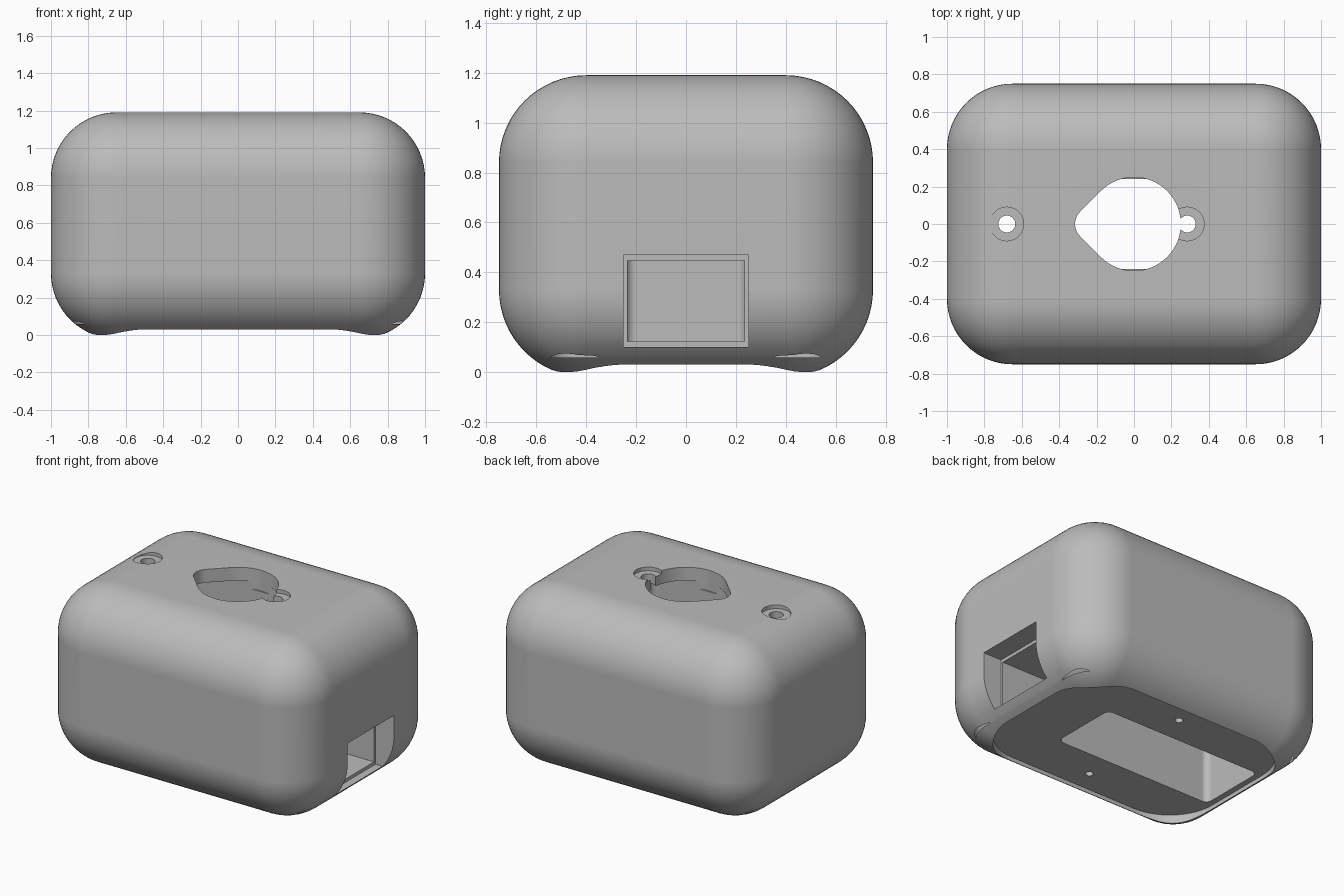
import bpy, bmesh
from math import sin, cos, pi, radians

cube = bpy.data.objects.get("Cube")
if cube:
    bpy.data.objects.remove(cube)

grey = bpy.data.materials.new("plain_grey")
grey.use_nodes = True
colour = (0.5, 0.5, 0.5, 1)
grey.diffuse_color = colour
grey.node_tree.nodes["Principled BSDF"].inputs["Base Color"].default_value = colour


def add_object(name, bm):
    bmesh.ops.recalc_face_normals(bm, faces=bm.faces)
    mesh = bpy.data.meshes.new(name)
    bm.to_mesh(mesh)
    bm.free()
    mesh.materials.append(grey)
    obj = bpy.data.objects.new(name, mesh)
    bpy.context.collection.objects.link(obj)
    return obj


def arc(cx, cy, r, start, end, steps=12):
    angles = [radians(start + (end - start) * i / steps) for i in range(steps + 1)]
    return [(cx + r * cos(a), cy + r * sin(a)) for a in angles]


def circle(cx, cy, r):
    return arc(cx, cy, r, 0, 360, 48)[:-1]


def rectangle(x0, x1, y0, y1, r=0):
    if r == 0:
        return [(x0, y0), (x1, y0), (x1, y1), (x0, y1)]
    return (arc(x1 - r, y1 - r, r, 0, 90) + arc(x0 + r, y1 - r, r, 90, 180)
            + arc(x0 + r, y0 + r, r, 180, 270) + arc(x1 - r, y0 + r, r, 270, 360))


def prism(name, outline, z0, z1):
    bm = bmesh.new()
    base = bm.faces.new([bm.verts.new((x, y, z0)) for x, y in outline])
    top = bmesh.ops.extrude_face_region(bm, geom=[base])["geom"]
    bmesh.ops.translate(bm, vec=(0, 0, z1 - z0),
                        verts=[v for v in top if isinstance(v, bmesh.types.BMVert)])
    return add_object(name, bm)


# Housing: box with every edge rounded
bm = bmesh.new()
bmesh.ops.create_cube(bm, size=1)
bmesh.ops.scale(bm, vec=(2, 1.5, 1.21), verts=bm.verts)
bmesh.ops.translate(bm, vec=(0, 0, 0.585), verts=bm.verts)
bmesh.ops.bevel(bm, geom=bm.edges[:], offset=0.35, segments=16, profile=0.5, affect='EDGES')
housing = add_object("housing", bm)

cutters = [
    # Underside recess and main cavity
    prism("base_recess", rectangle(-0.83, 0.83, -0.58, 0.58, 0.34), -0.2, 0.058),
    prism("main_cavity", rectangle(-0.79, 0.41, -0.24, 0.24, 0.04), 0, 1.1),
    # Side window: shallow recess and narrower tunnel to the cavity
    prism("window_recess", rectangle(0.86, 1.2, -0.25, 0.25), 0.1, 0.47),
    prism("window_tunnel", rectangle(0.3, 0.9, -0.235, 0.235), 0.122, 0.448),
    # Top opening: round with a blunt point
    prism("top_opening", arc(0, 0, 0.25, -135, 135, 48) + arc(-0.222, 0, 0.093, 135, 225),
          1.05, 1.3),
]
# Counterbored screw holes in the top
for i, x in enumerate((-0.68, 0.285)):
    cutters.append(prism(f"counterbore_{i}", circle(x, 0, 0.09), 1.165, 1.3))
    cutters.append(prism(f"screw_hole_{i}", circle(x, 0, 0.045), 1.05, 1.3))
# Corner wells and small holes in the underside
for sy in (-1, 1):
    cutters.append(prism("pin_hole", circle(0, sy * 0.43, 0.025), 0, 0.35))
    for sx in (-1, 1):
        xs = sorted((sx * 0.4, sx * 0.88))
        ys = sorted((sy * 0.28, sy * 0.555))
        cutters.append(prism("corner_well", rectangle(*xs, *ys, 0.11), 0.058, 0.45))

bpy.context.view_layer.objects.active = housing
for cutter in cutters:
    mod = housing.modifiers.new("cut", 'BOOLEAN')
    mod.operation = 'DIFFERENCE'
    mod.solver = 'EXACT'
    mod.object = cutter
    bpy.ops.object.modifier_apply(modifier=mod.name)
    bpy.data.objects.remove(cutter)

# Smooth shading with crisp cut edges
for obj in bpy.context.selected_objects:
    obj.select_set(False)
housing.select_set(True)
bpy.ops.object.shade_smooth_by_angle(angle=radians(30))
normals = housing.modifiers.new("even_normals", 'WEIGHTED_NORMAL')
normals.keep_sharp = True
